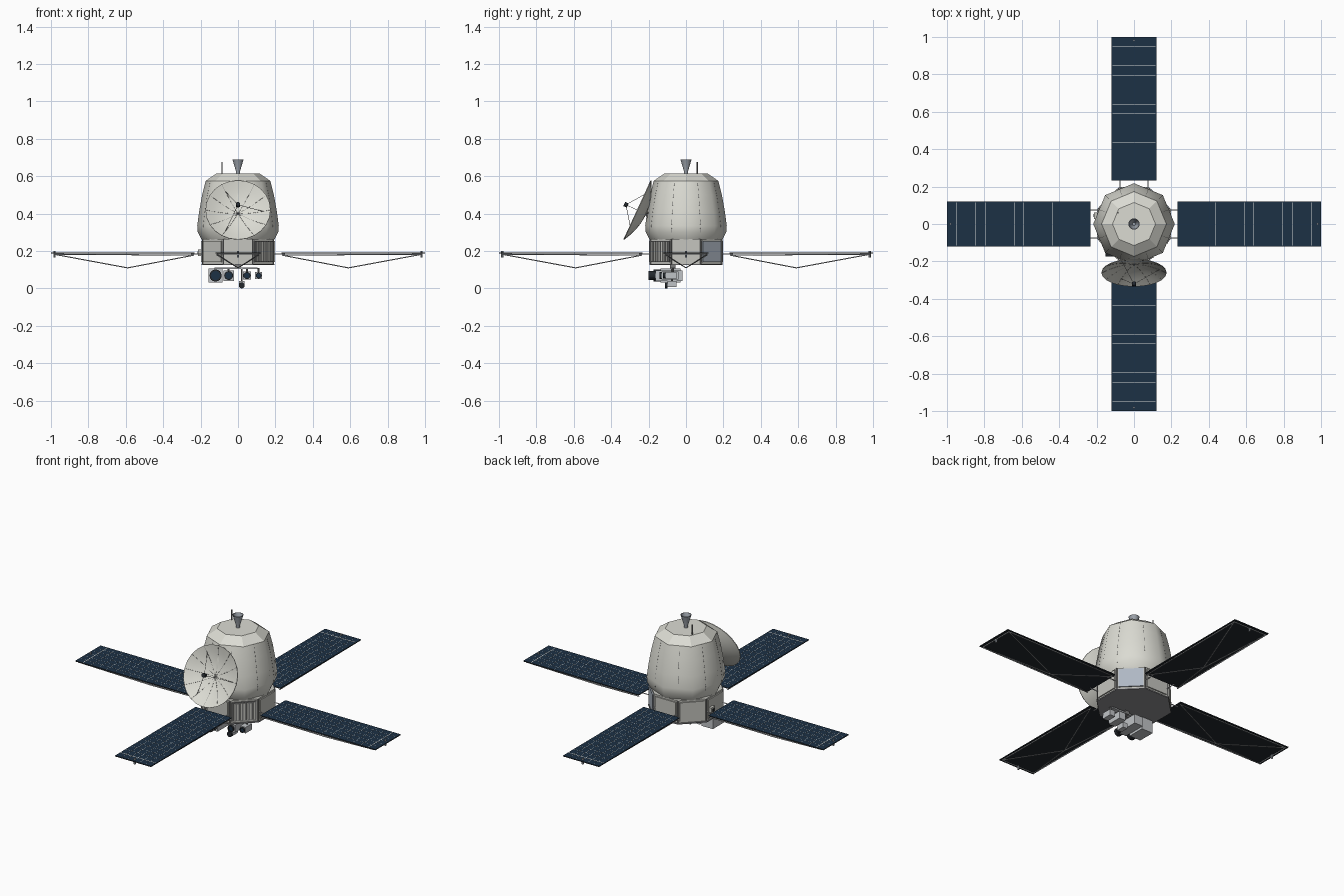
import bpy, bmesh
from math import pi, cos, sin
from mathutils import Vector, Matrix

if "Cube" in bpy.data.objects:
    bpy.data.objects.remove(bpy.data.objects["Cube"])


def material(name, r, g, b):
    m = bpy.data.materials.new(name)
    m.use_nodes = True
    m.diffuse_color = (r, g, b, 1)
    m.node_tree.nodes["Principled BSDF"].inputs["Base Color"].default_value = (r, g, b, 1)
    return m


BLANKET = material("blanket_white", 0.71, 0.71, 0.65)
BUS = material("bus_grey", 0.56, 0.56, 0.52)
ROD = material("strut_grey", 0.2, 0.2, 0.2)
PALE = material("pale_blue_metal", 0.43, 0.48, 0.55)
LIGHT = material("instrument_metal", 0.53, 0.55, 0.57)
CELL = material("solar_blue", 0.0115, 0.0305, 0.06)
LINE = material("cell_line_white", 0.85, 0.85, 0.82)
BLACK = material("black", 0.017, 0.021, 0.026)
DARK = material("underside_grey", 0.28, 0.28, 0.29)
METAL = material("nozzle_metal", 0.34, 0.37, 0.41)


def finish(name, bm, *mats):
    bmesh.ops.recalc_face_normals(bm, faces=bm.faces)
    me = bpy.data.meshes.new(name)
    bm.to_mesh(me)
    bm.free()
    for m in mats:
        me.materials.append(m)
    ob = bpy.data.objects.new(name, me)
    bpy.context.collection.objects.link(ob)
    return ob


def smooth(ob, angle):
    bpy.ops.object.select_all(action="DESELECT")
    ob.select_set(True)
    bpy.context.view_layer.objects.active = ob
    bpy.ops.object.shade_smooth_by_angle(angle=angle)


def add_box(bm, centre, size, turn=0):
    bmesh.ops.create_cube(bm, size=1, matrix=Matrix.Rotation(turn, 4, "Z")
                          @ Matrix.Translation(centre) @ Matrix.Diagonal((*size, 1)))


def box(name, centre, size, mat, turn=0):
    """Box turned about the vertical axis of the model."""
    bm = bmesh.new()
    add_box(bm, centre, size, turn)
    return finish(name, bm, mat)


def lathe(name, profile, sides, mat, place=Matrix(), phase=0, caps=True):
    """Rings of (radius, height) joined into a surface."""
    bm = bmesh.new()
    rings = [[bm.verts.new((r * cos(phase + 2 * pi * i / sides),
                            r * sin(phase + 2 * pi * i / sides), z))
              for i in range(sides)] for r, z in profile]
    for a, b in zip(rings, rings[1:]):
        for i in range(sides):
            j = (i + 1) % sides
            bm.faces.new((a[i], a[j], b[j], b[i]))
    if caps:
        bm.faces.new(rings[0])
        bm.faces.new(rings[-1])
    bm.transform(place)
    return finish(name, bm, mat)


def rods(name, pairs, radius, mat):
    """Thin straight struts between pairs of points."""
    bm = bmesh.new()
    for a, b in pairs:
        a, b = Vector(a), Vector(b)
        d = b - a
        bmesh.ops.create_cone(bm, cap_ends=True, segments=6, radius1=radius, radius2=radius,
                              depth=d.length, matrix=Matrix.Translation((a + b) / 2)
                              @ d.to_track_quat("Z", "Y").to_matrix().to_4x4())
    return finish(name, bm, mat)


# Blanket dome: rounded sides, faceted shoulder and flat top
dome = [(0.195, 0.262), (0.215, 0.30), (0.218, 0.335), (0.208, 0.41),
        (0.192, 0.50), (0.173, 0.575)]
smooth(lathe("blanket_dome", dome, 8, BLANKET, caps=False), 0.85)
lathe("blanket_shoulder", [dome[-1], (0.115, 0.615)], 8, BLANKET)
seams = []
for k in range(8):
    t = (k + 0.5) * pi / 4
    pts = [(r * cos(pi / 8) * cos(t), r * cos(pi / 8) * sin(t), z) for r, z in dome[1:]]
    seams += zip(pts, pts[1:])
rods("blanket_seams", seams, 0.0007, ROD)

# Engine nozzle and whip antenna
smooth(lathe("engine_nozzle", [(0.012, 0.61), (0.012, 0.63), (0.03, 0.69),
                               (0.027, 0.69), (0.008, 0.635)], 16, METAL), 0.6)
rods("whip_antenna", [((-0.085, 0.06, 0.59), (-0.085, 0.06, 0.675))], 0.004, ROD)

# Octagonal bus with a bay on each side
apo = 0.19
lathe("bus_body", [(apo / cos(pi / 8), 0.13), (apo / cos(pi / 8), 0.264)], 8, BUS, phase=pi / 8)
lathe("bus_floor", [(0.212, 0.124), (0.212, 0.131)], 8, DARK, phase=pi / 8)
bays = [BUS, PALE, BUS, BUS, BUS, BUS, BUS, ROD]
for k, mat in enumerate(bays):
    turn = k * pi / 4
    box(f"bay_cover_{k}", (apo + 0.003, 0, 0.198), (0.008, 0.138, 0.112), mat, turn)
    if mat == ROD:
        for i in range(7):
            box(f"louver_{k}_{i}", (apo + 0.008, -0.054 + 0.018 * i, 0.198),
                (0.008, 0.009, 0.1), BUS, turn)
    rods(f"bay_edge_{k}", [[(0.206 * cos(turn + pi / 8), 0.206 * sin(turn + pi / 8), z)
                            for z in (0.13, 0.262)]], 0.004, ROD)

# Star sensor on the right side of the bus
box("star_sensor", (-0.203, 0.045, 0.19), (0.02, 0.035, 0.035), BUS)
box("star_sensor_lens", (-0.214, 0.045, 0.19), (0.005, 0.016, 0.016), BLACK)

# Four solar wings with cell lines on top and trusses below
TOP = 0.191
for k in range(4):
    turn = k * pi / 2
    spin = Matrix.Rotation(turn, 4, "Z")
    bm = bmesh.new()
    add_box(bm, (0.616, 0, TOP - 0.0025), (0.768, 0.24, 0.005), turn)
    wing = finish(f"solar_wing_{k}", bm, CELL, BLACK)
    for f in wing.data.polygons:
        f.material_index = 0 if f.normal.z > 0.5 else 1
    bm = bmesh.new()
    for i in range(13):
        add_box(bm, (0.28 + 0.0515 * i, 0, TOP), (0.0011, 0.232, 0.001), turn)
    for i in range(5):
        add_box(bm, (0.616, -0.08 + 0.04 * i, TOP), (0.75, 0.0011, 0.001), turn)
    add_box(bm, (0.951, 0, TOP), (0.004, 0.232, 0.0012), turn)
    finish(f"cell_lines_{k}", bm, LINE)
    apex = (0.59, 0, 0.11)
    truss = []
    for s in (-1, 1):
        truss += [((0.235, 0.112 * s, 0.178), apex), ((0.985, 0.112 * s, 0.183), apex),
                  ((0.235, 0.112 * s, 0.178), (0.985, 0.112 * s, 0.183)),
                  ((0.17, 0.075 * s, 0.184), (0.25, 0.075 * s, 0.184))]
    truss.append(((0.985, -0.112, 0.183), (0.985, 0.112, 0.183)))
    rods(f"wing_truss_{k}", [[spin @ Vector(p) for p in pair] for pair in truss], 0.0028, LIGHT)
    rods(f"wing_jet_{k}", [[spin @ Vector((0.982, 0, z)) for z in (0.165, 0.2)]], 0.006, METAL)

# Dish antenna facing forward and up
aim = Vector((0, -0.305, 0.14)).normalized()
place = Matrix.Translation((0, -0.262, 0.42)) @ aim.to_track_quat("Z", "Y").to_matrix().to_4x4()
R, DEPTH = 0.174, 0.05


def bowl(r):
    return DEPTH * ((r / R) ** 2 - 1)


radii = [0.006, 0.05, 0.09, 0.135, R]
outer = [(r, bowl(r) - 0.004) for r in radii]
inner = [(r, bowl(r)) for r in reversed(radii)]
smooth(lathe("dish", outer + inner, 24, BLANKET, place), 0.7)
ribs, legs = [], []
for k in range(12):
    u = Vector((cos(k * pi / 6), sin(k * pi / 6), 0))
    pts = [place @ (u * r + Vector((0, 0, bowl(r)))) for r in radii]
    ribs += zip(pts, pts[1:])
    if k % 4 == 0:
        legs.append((pts[3], place @ Vector((0, 0, 0.065))))
rods("dish_ribs", ribs, 0.0007, ROD)
rods("dish_feed_legs", legs, 0.0012, ROD)
lathe("dish_feed", [(0.012, 0.055), (0.012, 0.075)], 12, BLACK, place)
hub = place @ Vector((0, 0, -DEPTH))
rods("dish_mount", [(hub, (s * 0.06, -0.15, z)) for s in (-1, 1) for z in (0.3, 0.42)], 0.005, ROD)

# Scan platform and its instruments: x, half width, front, back
forward = Matrix.Rotation(pi / 2, 4, "X")
box("platform_beam", (-0.01, -0.07, 0.108), (0.23, 0.03, 0.008), LIGHT)
box("platform_post", (0, -0.07, 0.118), (0.03, 0.03, 0.03), ROD)
cameras = [("wide_camera", -0.12, 0.038, -0.135, -0.03), ("narrow_camera", -0.05, 0.028, -0.162, -0.02),
           ("spectrometer", 0.048, 0.022, -0.13, -0.04), ("photometer", 0.11, 0.018, -0.11, -0.05)]
for name, x, h, y0, y1 in cameras:
    box(name, (x, (y0 + y1) / 2, 0.069), (2 * h, y1 - y0, 2 * h), LIGHT)
    lens = h * 0.85
    tube = 0.038 if h > 0.025 else 0.012
    at_front = Matrix.Translation((x, y0, 0.069)) @ forward
    lathe(name + "_tube", [(lens, 0), (lens, tube), (lens * 0.8, tube), (lens * 0.8, tube - 0.008)],
          16, BLACK, at_front)
    lathe(name + "_glass", [(lens * 0.75, tube - 0.01), (lens * 0.75, tube - 0.006)],
          16, CELL, at_front)
    rods(name + "_hanger", [((x, -0.07, 0.08), (x, -0.07, 0.11))], 0.006, ROD)
box("lower_sensor", (0.02, -0.075, 0.024), (0.03, 0.05, 0.032), LIGHT)
rods("lower_sensor_post", [((0.02, -0.075, 0.03), (0.02, -0.075, 0.11))], 0.006, ROD)
lathe("lower_sensor_lens", [(0.016, 0), (0.016, 0.012)], 16, BLACK,
      Matrix.Translation((0.02, -0.099, 0.016)) @ forward)
